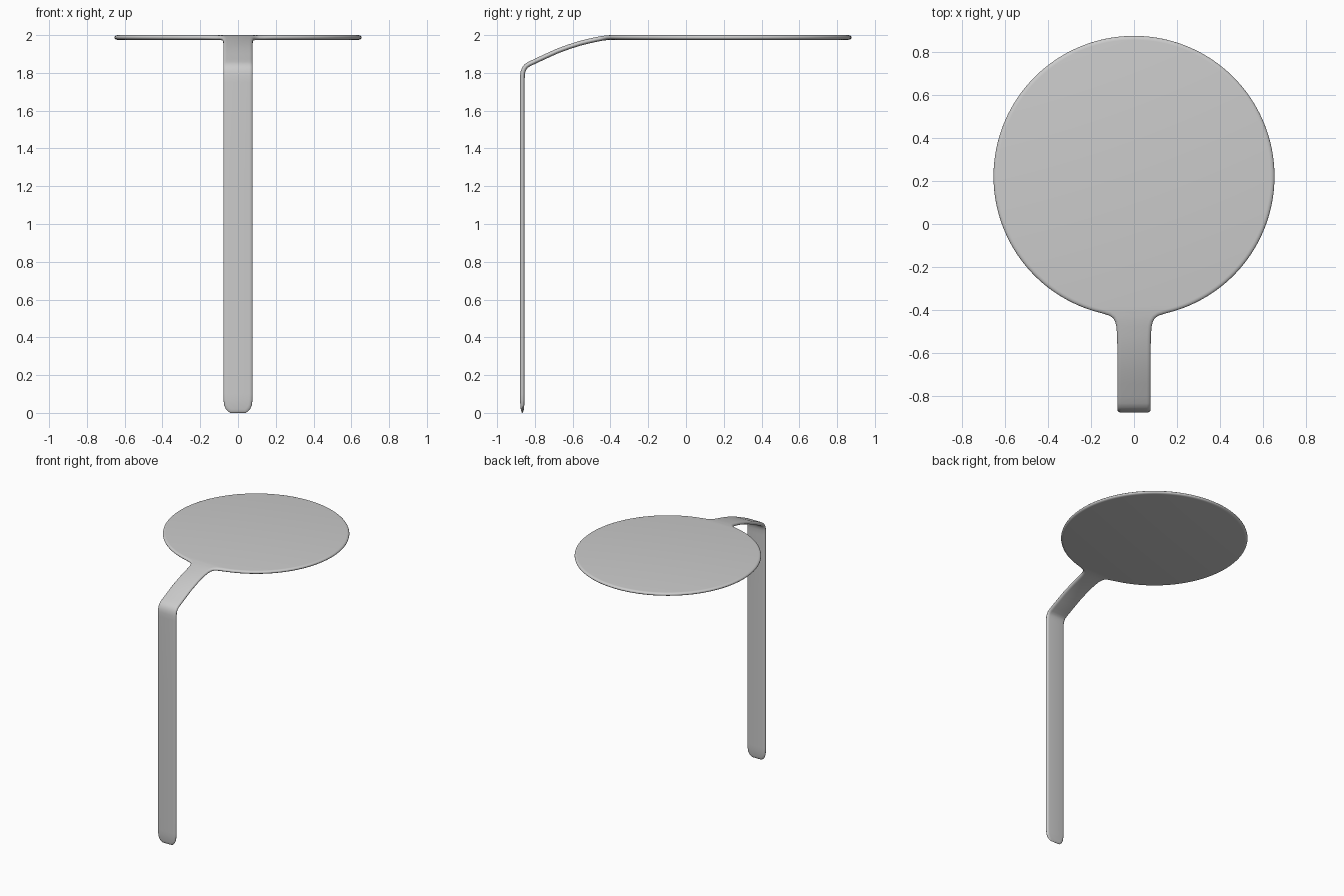
import bpy, bmesh, math
from mathutils import Vector

if "Cube" in bpy.data.objects:
    bpy.data.objects.remove(bpy.data.objects["Cube"])

T = 0.0125          # half thickness of the sheet
R, CY = 0.655, 0.222  # disc radius and centre
HW = 0.078          # half width of the strap

# Side-view centre line (y, z): disc, drooping arm, bend, leg
path = [Vector(p) for p in [
    (CY + R, 1.9875), (-0.40, 1.9875), (-0.44, 1.984), (-0.50, 1.972), (-0.56, 1.957),
    (-0.62, 1.938), (-0.68, 1.916), (-0.74, 1.889), (-0.80, 1.861), (-0.83, 1.847),
    (-0.847, 1.836), (-0.857, 1.822), (-0.863, 1.805), (-0.866, 1.785), (-0.8665, 1.75),
    (-0.8665, 0.0)]]
dist = [0.0]
for a, b in zip(path, path[1:]):
    dist.append(dist[-1] + (b - a).length)
L = dist[-1]


def normal(i):
    d = (path[min(i + 1, len(path) - 1)] - path[i]).normalized() if i < len(path) - 1 else Vector((0, 0))
    e = (path[i] - path[i - 1]).normalized() if i > 0 else Vector((0, 0))
    t = (d + e).normalized()
    return Vector((t.y, -t.x))


normals = [normal(i) for i in range(len(path))]


def bend(x, s, h):
    """Map flat sheet coordinates onto the bent centre line."""
    i = max(k for k in range(len(path) - 1) if dist[k] <= max(s, 0))
    f = (s - dist[i]) / (dist[i + 1] - dist[i])
    p = path[i].lerp(path[i + 1], f) + normals[i].lerp(normals[i + 1], f).normalized() * h
    return (x, p.x, p.y)


# Right half of the flat outline (x, s): disc, fillet, strap, rounded tip
N = 72
half = []
for i in range(N):
    a = math.pi * (i + 0.5) / N
    x, y = R * math.sin(a), CY + R * math.cos(a)
    if y > 0 or x > 0.16:
        half.append((x, CY + R - y))
for x, y in [(0.14, -0.419), (0.115, -0.427), (0.098, -0.438), (0.088, -0.455), (0.082, -0.48), (0.079, -0.52)]:
    half.append((x, CY + R - y))
half += [(HW, s) for s in dist if s > half[-1][1] + 0.02 and s < L - 0.2]
half += [(HW, L - z) for z in (1.2, 0.6, 0.2, 0.1)]
half += [(0.077, L - 0.07), (0.073, L - 0.04), (0.065, L - 0.022), (0.053, L - 0.008), (0.040, L)]

loop = [Vector(p) for p in half] + [Vector((-x, s)) for x, s in reversed(half)]
n, m = len(loop), len(half)


def inward(i):
    t = (loop[(i + 1) % n] - loop[i]).normalized() + (loop[i] - loop[i - 1]).normalized()
    t.normalize()
    return Vector((-t.y, t.x))


# Rounded rim from the underside to the top, closed by strips of quads
bm = bmesh.new()
rings = []
STEPS = 8
for k in range(STEPS + 1):
    a = math.pi * (k / STEPS - 0.5)
    ring = []
    for i, p in enumerate(loop):
        q = p + inward(i) * (1.5 * T * (1 - math.cos(a)))
        thin = 0.35 + 0.65 * min(1, max(0, (L - q.y) / 0.07)) ** 0.6
        ring.append(bm.verts.new(bend(q.x, q.y, T * math.sin(a) * thin)))
    rings.append(ring)
for lo, hi in zip(rings, rings[1:]):
    for i in range(n):
        j = (i + 1) % n
        bm.faces.new((lo[i], lo[j], hi[j], hi[i]))
for ring in (rings[0], rings[-1]):
    for i in range(m - 1):
        bm.faces.new((ring[i], ring[i + 1], ring[n - 2 - i], ring[n - 1 - i]))
bmesh.ops.recalc_face_normals(bm, faces=bm.faces)

mesh = bpy.data.meshes.new("disc_with_bent_strap")
bm.to_mesh(mesh)
bm.free()
obj = bpy.data.objects.new("disc_with_bent_strap", mesh)
bpy.context.collection.objects.link(obj)
bpy.context.view_layer.objects.active = obj
obj.select_set(True)
bpy.ops.object.shade_smooth_by_angle(angle=math.radians(40))
